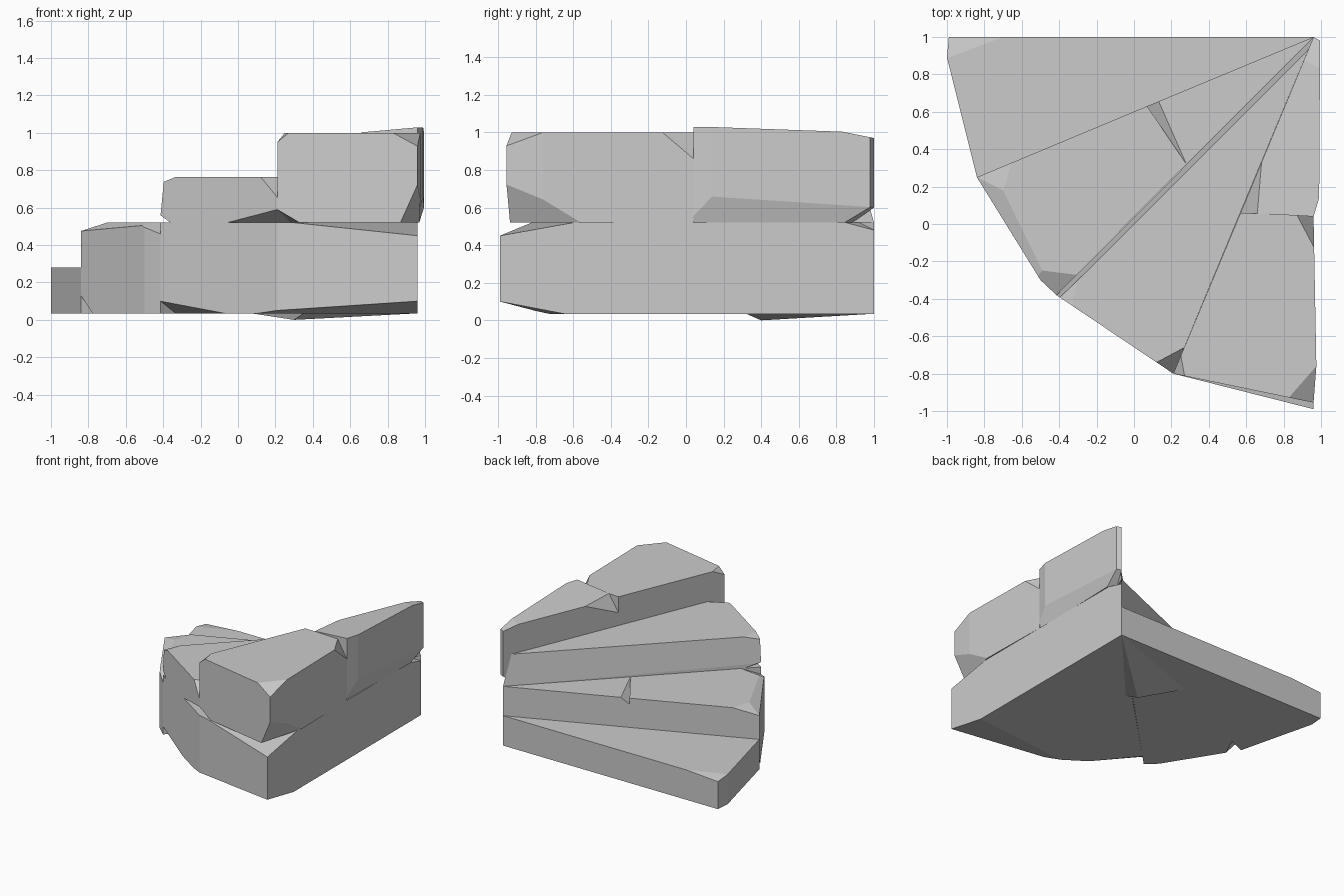
import bpy
import bmesh
from mathutils import Vector

if "Cube" in bpy.data.objects:
    bpy.data.objects.remove(bpy.data.objects["Cube"], do_unlink=True)

# One plain stone colour
stone = bpy.data.materials.new("stone_grey")
stone.use_nodes = True
colour = (0.6, 0.6, 0.6, 1)
stone.diffuse_color = colour
stone.node_tree.nodes["Principled BSDF"].inputs["Base Color"].default_value = colour

# Shared tread heights
BASE, LOW, MID, HIGH, TOP = .035, .28, .52, .765, 1.0

# Shared plan points: the inner corner and the outer end of each riser
APEX = (.96, 1)
RISER_ONE = (-.84, .25)
BEND = (-.5, -.3)
RISER_TWO = (-.415, -.38)
RISER_THREE = (.21, -.8)
FRONT = (.96, -.99)
SEAM_INNER = (.57, .06)
SEAM_OUTER = (.96, .04)
CRACK_OUTER = (.07, .63)
CRACK_INNER = (.28, .32)


def at(point, height):
    """Lift a plan point to a height."""
    return (*point, height)


def hull_object(name, points):
    """Make a faceted convex stone around the given points."""
    bm = bmesh.new()
    for point in points:
        bm.verts.new(point)
    bmesh.ops.remove_doubles(bm, verts=bm.verts[:], dist=.0005)
    result = bmesh.ops.convex_hull(bm, input=bm.verts[:])
    spare = {v for v in result["geom_interior"] + result["geom_unused"]
             if isinstance(v, bmesh.types.BMVert) and v.is_valid}
    bmesh.ops.delete(bm, geom=list(spare), context="VERTS")
    bmesh.ops.dissolve_limit(bm, angle_limit=.01, verts=bm.verts[:], edges=bm.edges[:])
    bmesh.ops.recalc_face_normals(bm, faces=bm.faces[:])
    mesh = bpy.data.meshes.new(name)
    bm.to_mesh(mesh)
    bm.free()
    mesh.materials.append(stone)
    obj = bpy.data.objects.new(name, mesh)
    bpy.context.collection.objects.link(obj)
    return obj


def chipped_block(name, outline, bottom, top, chips=()):
    """Extrude an outline, then slice off a chip along each three-point plane."""
    bm = bmesh.new()
    face = bm.faces.new([bm.verts.new(at(p, bottom)) for p in outline])
    extruded = bmesh.ops.extrude_face_region(bm, geom=[face])
    raised = [v for v in extruded["geom"] if isinstance(v, bmesh.types.BMVert)]
    bmesh.ops.translate(bm, verts=raised, vec=(0, 0, top - bottom))
    centre = sum((v.co for v in bm.verts), Vector()) / len(bm.verts)
    for chip in chips:
        a, b, c = map(Vector, chip)
        normal = (b - a).cross(c - a).normalized()
        if normal.dot(centre - a) > 0:
            normal.negate()
        bmesh.ops.bisect_plane(bm, geom=bm.verts[:] + bm.edges[:] + bm.faces[:],
                               plane_co=a, plane_no=normal, clear_outer=True)
    points = [v.co.copy() for v in bm.verts]
    bm.free()
    return hull_object(name, points)


# Lowest tread with a worn back corner
chipped_block("first_step", [APEX, (-.99, 1), (-1, .89), RISER_ONE], BASE, LOW, [
    [(-.7, 1, LOW), (-.99, .89, LOW), (-.99, 1, .26)],
])

# Second tread: outer stone with a worn rim, and inner stone chipped at the crack
chipped_block("second_step_outer",
              [CRACK_OUTER, RISER_ONE, BEND, RISER_TWO, CRACK_INNER], BASE, MID, [
    [at(RISER_ONE, .475), (-.7, .18, MID), (-.49, -.25, MID)],
    [at(RISER_ONE, .475), (-.7, .18, MID), (-.65, .34, MID)],
    [(-.48, -.25, MID), (-.32, -.27, MID), at(RISER_TWO, .46)],
    [at(RISER_ONE, .13), (-.78, .14, BASE), (-.7, .31, BASE)],
])
chipped_block("second_step_inner", [APEX, CRACK_OUTER, CRACK_INNER], BASE, MID, [
    [at(CRACK_INNER, MID), (.13, .66, MID), at(CRACK_OUTER, .47)],
])

# Lower course under the two tall treads, worn along its front edges
chipped_block("lower_course", [APEX, RISER_TWO, RISER_THREE, FRONT], BASE, MID, [
    [at(FRONT, .45), (.3, -.82, MID), (.96, -.6, MID)],
    [at(FRONT, .1), (.1, -.73, BASE), (.96, -.65, BASE)],
    [at(RISER_TWO, .1), (-.08, -.6, BASE), (-.33, -.3, BASE)],
    [at(APEX, .48), (.96, .85, MID), (.85, .95, MID)],
])

# Third tread
chipped_block("third_step", [APEX, RISER_TWO, RISER_THREE], MID, HIGH, [
    [at(RISER_TWO, .73), (-.33, -.43, HIGH), (-.3, -.27, HIGH)],
    [at(RISER_TWO, .56), (-.36, -.41, MID), (-.33, -.3, MID)],
    [(.12, -.74, HIGH), (.27, -.66, HIGH), at(RISER_THREE, .655)],
    [(-.05, -.62, MID), at(RISER_THREE, .59), (.3, -.6, MID)],
    [at(CRACK_INNER, MID), (.9, .94, MID), (.88, .88, HIGH)],
])

# Highest tread, front stone
chipped_block("fourth_step_front",
              [SEAM_INNER, RISER_THREE, (.96, -.955), (.975, -.76), SEAM_OUTER], MID, TOP, [
    [(.975, -.76, TOP), (.87, -.88, TOP), (.96, -.95, .93)],
    [at(RISER_THREE, .95), (.27, -.81, TOP), (.25, -.7, TOP)],
    [(.96, -.95, .72), (.87, -.93, MID), (.96, -.6, MID)],
    [(.33, -.83, MID), at(RISER_THREE, .59), (.28, -.6, MID)],
    [(.96, -.12, TOP), (.87, .05, TOP), at(SEAM_OUTER, .86)],
])

# Highest tread, back stone, tilted and bulging past the side wall
chipped_block("fourth_step_back",
              [APEX, SEAM_INNER, SEAM_OUTER, (.99, .14), (.995, .98)], MID, 1.05, [
    [(.98, .07, 1.03), (.65, .1, TOP), (.96, .85, TOP)],
    [(.69, .37, TOP), (.66, .08, TOP), at(SEAM_INNER, .87)],
    [(.99, .12, .66), (.97, .88, MID), (.96, .12, .55)],
    [at(APEX, .6), (.96, .85, MID), (.85, .93, MID)],
    [at(APEX, .97), (.96, .85, TOP), (.88, .85, TOP)],
])

# Shallow lump under the base
hull_object("underside_lump", [at(APEX, BASE), (.07, .68, BASE), (.35, .32, BASE),
                               (.3, .4, 0)])
